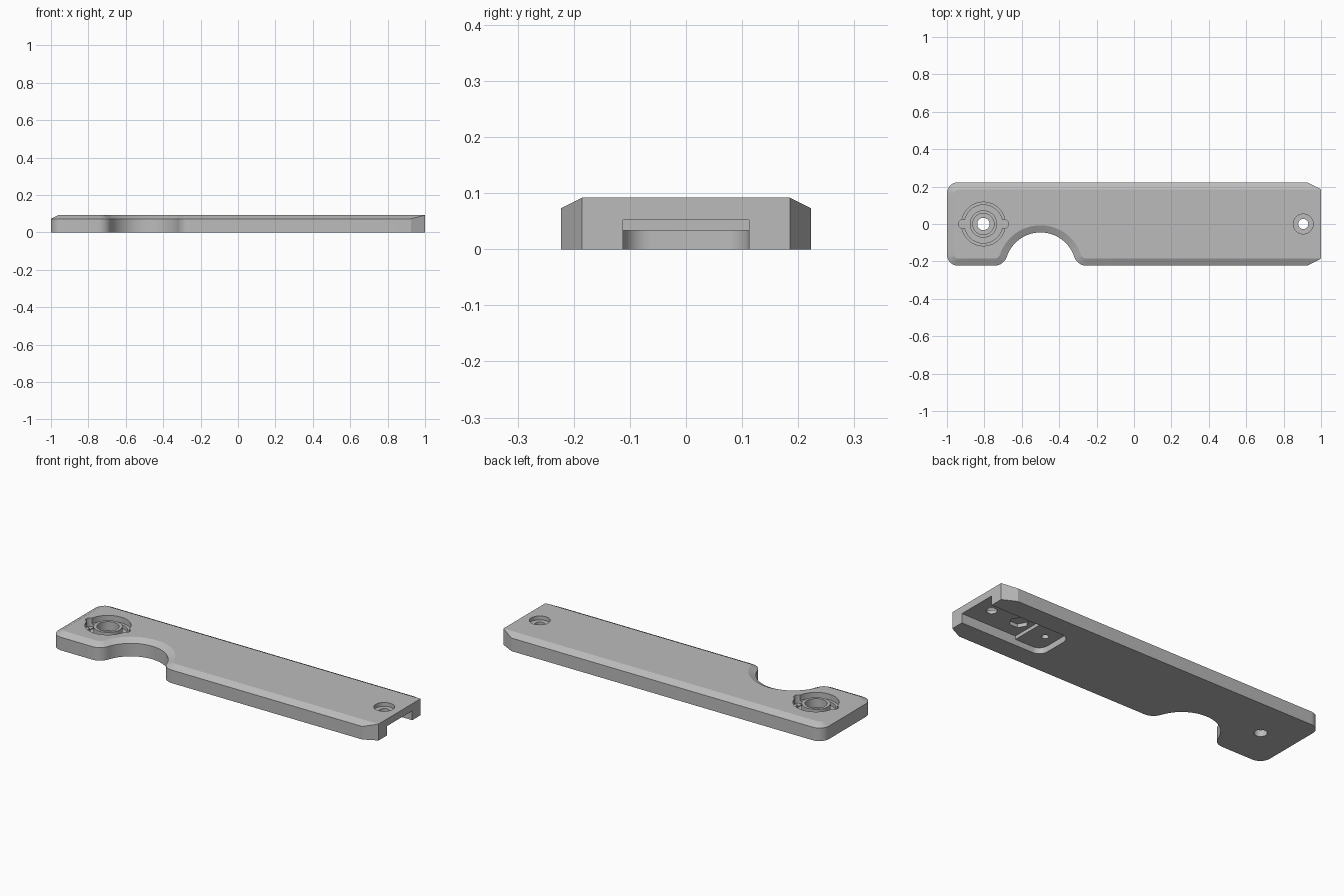
import bpy, bmesh, math
from mathutils import Vector

H, EDGE, INSET = 0.092, 0.073, 0.038   # height, chamfer start, chamfer width
W = 0.223                              # half width

if "Cube" in bpy.data.objects:
    bpy.data.objects.remove(bpy.data.objects["Cube"])

grey = bpy.data.materials.new("plain grey")
grey.use_nodes = True
colour = (0.5, 0.5, 0.5, 1)
grey.diffuse_color = colour
grey.node_tree.nodes["Principled BSDF"].inputs["Base Color"].default_value = colour


def arc(cx, cy, r, a0, a1, n=10):
    angles = [math.radians(a0 + (a1 - a0) * i / n) for i in range(n + 1)]
    return [Vector((cx + r * math.cos(a), cy + r * math.sin(a))) for a in angles]


def inset_loop(points, d):
    """Move a counter-clockwise outline inwards by d."""
    out = []
    for i, p in enumerate(points):
        a = (p - points[i - 1]).normalized()
        b = (points[(i + 1) % len(points)] - p).normalized()
        na, nb = Vector((-a.y, a.x)), Vector((-b.y, b.x))
        out.append(p + (na + nb) * d / (1 + na.dot(nb)))
    return out


def loft(name, layers):
    """Solid from stacked (outline, z) layers."""
    bm = bmesh.new()
    rings = [[bm.verts.new((p.x, p.y, z)) for p in pts] for pts, z in layers]
    n = len(rings[0])
    for low, high in zip(rings, rings[1:]):
        for i in range(n):
            j = (i + 1) % n
            bm.faces.new((low[i], low[j], high[j], high[i]))
    bm.faces.new(rings[0][::-1])
    bm.faces.new(rings[-1])
    bmesh.ops.recalc_face_normals(bm, faces=bm.faces)
    mesh = bpy.data.meshes.new(name)
    bm.to_mesh(mesh)
    bm.free()
    ob = bpy.data.objects.new(name, mesh)
    bpy.context.collection.objects.link(ob)
    mesh.materials.append(grey)
    return ob


def prism(name, points, z0, z1):
    return loft(name, [(points, z0), (points, z1)])


def disc(name, x, y, r, z0, z1, n=48):
    return prism(name, arc(x, y, r, 0, 360 - 360 / n, n - 1), z0, z1)


def combine(target, tool, operation="DIFFERENCE"):
    mod = target.modifiers.new(tool.name, "BOOLEAN")
    mod.operation, mod.object, mod.solver = operation, tool, "EXACT"
    bpy.context.view_layer.objects.active = target
    bpy.ops.object.modifier_apply(modifier=mod.name)
    bpy.data.objects.remove(tool)


# Body outline with rounded left corners and a thumb notch, overlong on the right
R, F, N = 0.06, 0.07, 0.19
notch_y = -0.045 - N
drop = notch_y + W - F
fx = math.sqrt((N + F) ** 2 - drop ** 2)
tilt = math.degrees(math.atan2(-W + F - notch_y, fx))
outline = (arc(-1 + R, W - R, R, 90, 180) + arc(-1 + R, -W + R, R, 180, 270)
           + arc(-0.5 - fx, -W + F, F, -90, -tilt)
           + arc(-0.5, notch_y, N, 180 - tilt, tilt, 32)[1:-1]
           + arc(-0.5 + fx, -W + F, F, 180 + tilt, 270)
           + [Vector((1.2, -W)), Vector((1.2, W))])
body = loft("handle_scale", [(outline, 0), (outline, EDGE),
                             (inset_loop(outline, INSET), H)])

# Square right end with clipped corners
end = [Vector(p) for p in ((-1.1, -0.3), (0.775, -0.3), (1, -0.185),
                           (1, 0.185), (0.775, 0.3), (-1.1, 0.3))]
combine(body, prism("end_trim", end, -0.1, 0.2), "INTERSECT")

# Stepped pocket under the right end
deep = [Vector(p) for p in ((0.66, -0.112), (1.1, -0.112), (1.1, 0.112), (0.66, 0.112))]
shallow = ([Vector((1.1, -0.112)), Vector((1.1, 0.112))]
           + arc(0.55, 0.062, 0.05, 90, 180) + arc(0.55, -0.062, 0.05, 180, 270))
combine(body, prism("shallow_pocket", shallow, -0.05, 0.033))
combine(body, prism("deep_pocket", deep, -0.05, 0.052))
combine(body, disc("nut_recess", 0.73, 0, 0.05, 0.0, 0.072, 6))
combine(body, disc("pin_hole", 0.565, 0, 0.018, 0.0, 0.055, 24))

# Screw hole with counterbore at the right end
combine(body, disc("screw_counterbore", 0.905, 0, 0.053, 0.07, 0.2))
combine(body, disc("screw_hole", 0.905, 0, 0.027, -0.1, 0.2, 32))

# Round recess with side nubs and a central collar at the left end
cx = -0.805
for s in (-1, 1):
    combine(body, disc("recess_nub", cx + s * 0.11, 0, 0.024, 0.045, 0.2, 24))
combine(body, disc("recess_rim", cx, 0, 0.117, 0.06, 0.2))
combine(body, disc("recess_floor", cx, 0, 0.102, 0.04, 0.2))
combine(body, disc("collar", cx, 0, 0.073, 0.03, 0.085), "UNION")
combine(body, disc("collar_bore", cx, 0, 0.057, 0.035, 0.2))
combine(body, disc("pivot_hole", cx, 0, 0.033, -0.1, 0.2, 32))

bpy.ops.object.select_all(action="DESELECT")
body.select_set(True)
bpy.context.view_layer.objects.active = body
bpy.ops.object.shade_smooth_by_angle(angle=math.radians(20))
